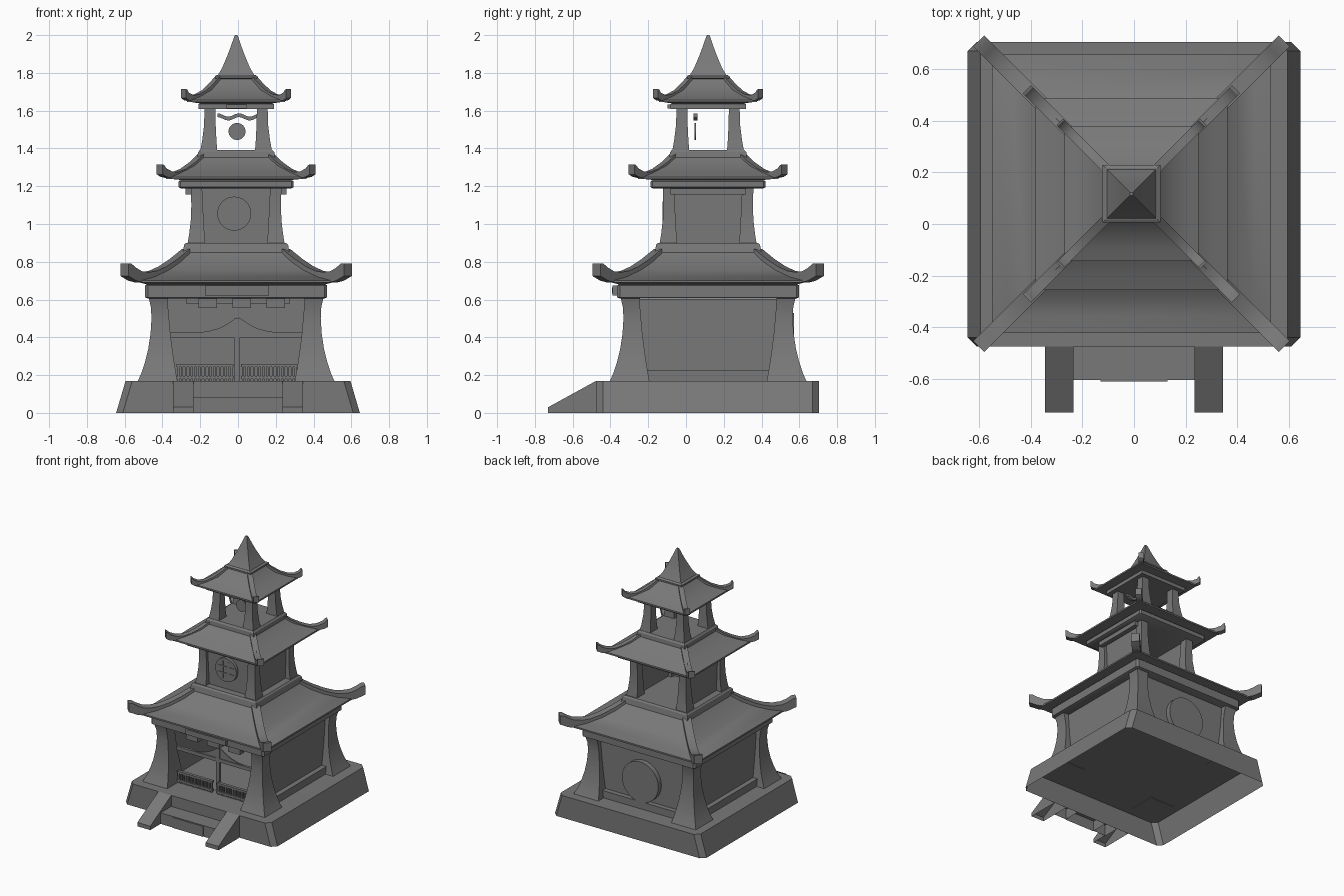
import bpy, bmesh, math

if "Cube" in bpy.data.objects:
    bpy.data.objects.remove(bpy.data.objects["Cube"])

CX, CY = -0.01, 0.117          # tower axis
QUADS = ((1, 1), (-1, 1), (-1, -1), (1, -1))

# Dark grey used everywhere
stone = bpy.data.materials.new("dark_stone")
stone.diffuse_color = (.19, .19, .19, 1)
stone.use_nodes = True
stone.node_tree.nodes["Principled BSDF"].inputs["Base Color"].default_value = stone.diffuse_color


def finish(name, bm, smooth=False):
    bmesh.ops.recalc_face_normals(bm, faces=bm.faces)
    me = bpy.data.meshes.new(name)
    bm.to_mesh(me)
    bm.free()
    me.materials.append(stone)
    ob = bpy.data.objects.new(name, me)
    bpy.context.collection.objects.link(ob)
    if smooth:
        bpy.ops.object.select_all(action='DESELECT')
        ob.select_set(True)
        bpy.context.view_layer.objects.active = ob
        bpy.ops.object.shade_smooth_by_angle(angle=math.radians(30))
    return ob


def add_loft(bm, sections, cap_start=True):
    """Skin a stack of equal-length point loops and cap the ends."""
    rings = [[bm.verts.new(p) for p in s] for s in sections]
    n = len(rings[0])
    for a, b in zip(rings, rings[1:]):
        for i in range(n):
            bm.faces.new((a[i], a[(i + 1) % n], b[(i + 1) % n], b[i]))
    if cap_start:
        bm.faces.new(rings[0])
    bm.faces.new(rings[-1])


def rect(x0, x1, y0, y1, z, c=0):
    if not c:
        return [(x0, y0, z), (x1, y0, z), (x1, y1, z), (x0, y1, z)]
    return [(x0 + c, y0, z), (x1 - c, y0, z), (x1, y0 + c, z), (x1, y1 - c, z),
            (x1 - c, y1, z), (x0 + c, y1, z), (x0, y1 - c, z), (x0, y0 + c, z)]


def boxes(name, items):
    bm = bmesh.new()
    for x0, x1, y0, y1, z0, z1 in items:
        add_loft(bm, [rect(x0, x1, y0, y1, z0), rect(x0, x1, y0, y1, z1)])
    return finish(name, bm)


def tower(name, levels, c=0):
    """Square stack around the tower axis from (z, half width) levels."""
    bm = bmesh.new()
    add_loft(bm, [rect(CX - h, CX + h, CY - h, CY + h, z, c) for z, h in levels])
    return finish(name, bm, True)


def pillars(name, levels):
    """Four flared corner pillars from (z, outer, inner) levels."""
    bm = bmesh.new()
    for sx, sy in QUADS:
        add_loft(bm, [[(CX + sx * a, CY + sy * b, z)
                       for a, b in ((i, i), (o, i), (o, o), (i, o))] for z, o, i in levels])
    return finish(name, bm, True)


def hips(name, path, width):
    """Upturned diagonal ridges from (distance, top z, bottom z) stations."""
    bm = bmesh.new()
    k = width / 2 * math.sqrt(.5)
    for sx, sy in QUADS:
        secs = []
        for d, zt, zb in path:
            a = (CX + sx * d + sx * k, CY + sy * d - sy * k)
            b = (CX + sx * d - sx * k, CY + sy * d + sy * k)
            secs.append([(*a, zb), (*b, zb), (*b, zt), (*a, zt)])
        add_loft(bm, secs)
    return finish(name, bm, True)


def disc(name, x, y, z, r, depth, n=32):
    """Upright disc facing front and back."""
    bm = bmesh.new()
    add_loft(bm, [[(x + r * math.cos(t), yy, z + r * math.sin(t))
                   for t in (2 * math.pi * i / n for i in range(n))]
                  for yy in (y - depth / 2, y + depth / 2)])
    return finish(name, bm, True)


def strip(name, pts, y0, y1):
    """Front-facing sheet from (x, bottom z, top z) stations."""
    bm = bmesh.new()
    add_loft(bm, [[(x, y0, zb), (x, y1, zb), (x, y1, zt), (x, y0, zt)] for x, zb, zt in pts])
    return finish(name, bm, True)


# Stone base, a shell open underneath, tapered on left and right only
bm = bmesh.new()
add_loft(bm, [rect(-.645, .645, -.475, .705, 0, .035), rect(-.595, .595, -.475, .705, .17, .035)], False)
finish("stone_base", bm)

# Entry step and sloped side walls, also open underneath
bm = bmesh.new()
for hw, y0, z in ((.24, -.605, .085), (.13, -.61, .08)):
    add_loft(bm, [rect(-hw, hw, y0, -.475, 0), rect(-hw, hw, y0, -.475, z)], False)
finish("entry_step", bm)
bm = bmesh.new()
for s in (-1, 1):
    add_loft(bm, [[(s * a, y, z) for a in (.235, .345)] + [(s * a, y2, z2) for a in (.345, .235)]
                  for y, z, y2, z2 in ((-.73, 0, -.475, 0), (-.73, .03, -.475, .17))], False)
finish("step_side_walls", bm)

# Ground floor
pillars("ground_pillars", [(.165, .522, .31), (.21, .502, .318), (.27, .482, .328), (.34, .465, .338),
                           (.42, .453, .348), (.5, .448, .355), (.56, .451, .36), (.61, .463, .362)])
w = .405
boxes("ground_walls", [(CX + s * w - .012, CX + s * w + .012, CY - .363, CY + .37, .17, .602)
                       for s in (-1, 1)] + [(CX - .37, CX + .37, CY + w - .012, CY + w + .012, .17, .605)])
boxes("wall_foot_rails", [(CX + s * .43 - .025, CX + s * .43 + .025, CY - .33, CY + .33, .17, .225)
                          for s in (-1, 1)] + [(CX - .33, CX + .33, CY + .405, CY + .455, .17, .225)])
disc("back_round_panel", CX, CY + .43, .375, .155, .05)
tower("ground_beam", [(.605, .465), (.612, .482), (.675, .482), (.682, .47)], .015)

# Entrance: fence, gate with draped panels, sign and hanging blocks
yf = CY - .385
fence = [(s * .17 - .155, s * .17 + .145, yf - .012, yf + .012, z, z + .016)
         for s in (-1, 1) for z in (.18, .243)]
fence += [(s * .17 - .005 + i * .02 - .005, s * .17 - .005 + i * .02 + .005, yf - .008, yf + .008, .17, .245)
          for s in (-1, 1) for i in range(-7, 8)]
boxes("entrance_fence", fence)
boxes("gate_frame", [(CX - .01, CX + .02, yf + .03, yf + .05, .17, .5),
                     (-.36, .34, yf + .03, yf + .05, .398, .425)])
for side, s in (("left", -1), ("right", 1)):
    strip(side + "_drape", [(s * x, .4, z) for x, z in
                            ((.005, .505), (.05, .475), (.1, .448), (.16, .432), (.22, .425), (.32, .425))],
          yf + .035, yf + .045)
boxes("sign_board", [(CX - .165, CX + .175, CY - .505, CY - .47, .622, .675),
                     (CX - .15, CX + .16, CY - .51, CY - .49, .632, .665)])
boxes("hanging_blocks", [(x - .05, x + .05, CY - .45, CY - .4, .555, .61) for x in (-.16, .02, .2)]
      + [(-.275, .275, CY - .43, CY - .41, .58, .605)])

# Lower roof
tower("lower_roof", [(.68, .47), (.69, .51), (.69, .54), (.702, .54), (.72, .475),
                     (.755, .40), (.80, .335), (.85, .282)])
hips("lower_roof_hips", [(.265, .868, .83), (.33, .815, .77), (.39, .775, .725), (.44, .752, .695),
                         (.48, .745, .69), (.52, .75, .692), (.55, .768, .7), (.575, .79, .715), (.592, .792, .725)], .06)

# Second floor, open at the back
tower("second_plinth", [(.84, .285), (.89, .275), (.9, .265)])
pillars("second_pillars", [(.895, .257, .165), (.95, .248, .168), (1.02, .24, .172),
                           (1.1, .237, .176), (1.19, .24, .18)])
w = .205
boxes("second_walls", [(CX + s * w - .01, CX + s * w + .01, CY - .19, CY + .19, .89, 1.19) for s in (-1, 1)]
      + [(CX - .19, CX + .19, CY - w - .01, CY - w + .01, .89, 1.19)])
boxes("second_brackets", [(CX + s * .25 - .018, CX + s * .25 + .018, CY - .2, CY + .2, 1.155, 1.19)
                          for s in (-1, 1)])
tower("second_beam", [(1.188, .292), (1.195, .304), (1.226, .304), (1.233, .292)], .01)

# Round window emblem on the second floor front
ye = CY - .225
disc("window_disc", -.02, ye, 1.055, .09, .024)
boxes("window_lattice", [(-.02 + o - .004, -.02 + o + .004, ye - .016, ye, .99, 1.12) for o in (-.025, .025)]
      + [(-.085, .045, ye - .016, ye, 1.055 + o - .004, 1.055 + o + .004) for o in (-.025, .025)])

# Middle roof
tower("middle_roof", [(1.23, .26), (1.238, .34), (1.238, .372), (1.25, .372), (1.275, .315),
                      (1.31, .25), (1.36, .195)])
hips("middle_roof_hips", [(.185, 1.372, 1.335), (.23, 1.328, 1.29), (.28, 1.292, 1.255), (.32, 1.275, 1.24),
                          (.355, 1.278, 1.243), (.385, 1.295, 1.25), (.397, 1.312, 1.258), (.405, 1.315, 1.263)], .045)

# Belfry
tower("belfry_plinth", [(1.35, .205), (1.38, .202), (1.392, .192)])
pillars("belfry_pillars", [(1.388, .19, .1), (1.44, .18, .104), (1.52, .17, .108), (1.61, .167, .11)])
tower("belfry_beam", [(1.608, .18), (1.608, .2), (1.635, .2), (1.64, .18)])
boxes("belfry_plate", [(CX - .05, CX + .055, CY - .215, CY - .19, 1.612, 1.632)])
strip("belfry_wavy_bar", [(-.108 + .0135 * i, 1.557 + .009 * math.cos(i * .75), 1.577 + .009 * math.cos(i * .75))
                          for i in range(17)], .04, .062)
disc("belfry_gong", -.005, .05, 1.49, .045, .008)

# Top roof and spire
tower("top_roof", [(1.635, .17), (1.645, .235), (1.645, .26), (1.657, .26), (1.675, .215),
                   (1.71, .155), (1.775, .1)])
hips("top_roof_hips", [(.095, 1.785, 1.75), (.13, 1.745, 1.71), (.17, 1.707, 1.675), (.21, 1.685, 1.655),
                       (.24, 1.683, 1.65), (.262, 1.695, 1.655), (.272, 1.712, 1.662), (.278, 1.714, 1.668)], .036)
tower("spire_collar", [(1.765, .1), (1.772, .112), (1.783, .112), (1.79, .1)])
tower("spire", [(1.785, .098), (1.83, .072), (1.89, .047), (1.94, .028), (1.99, .011), (2.0, .006)])
